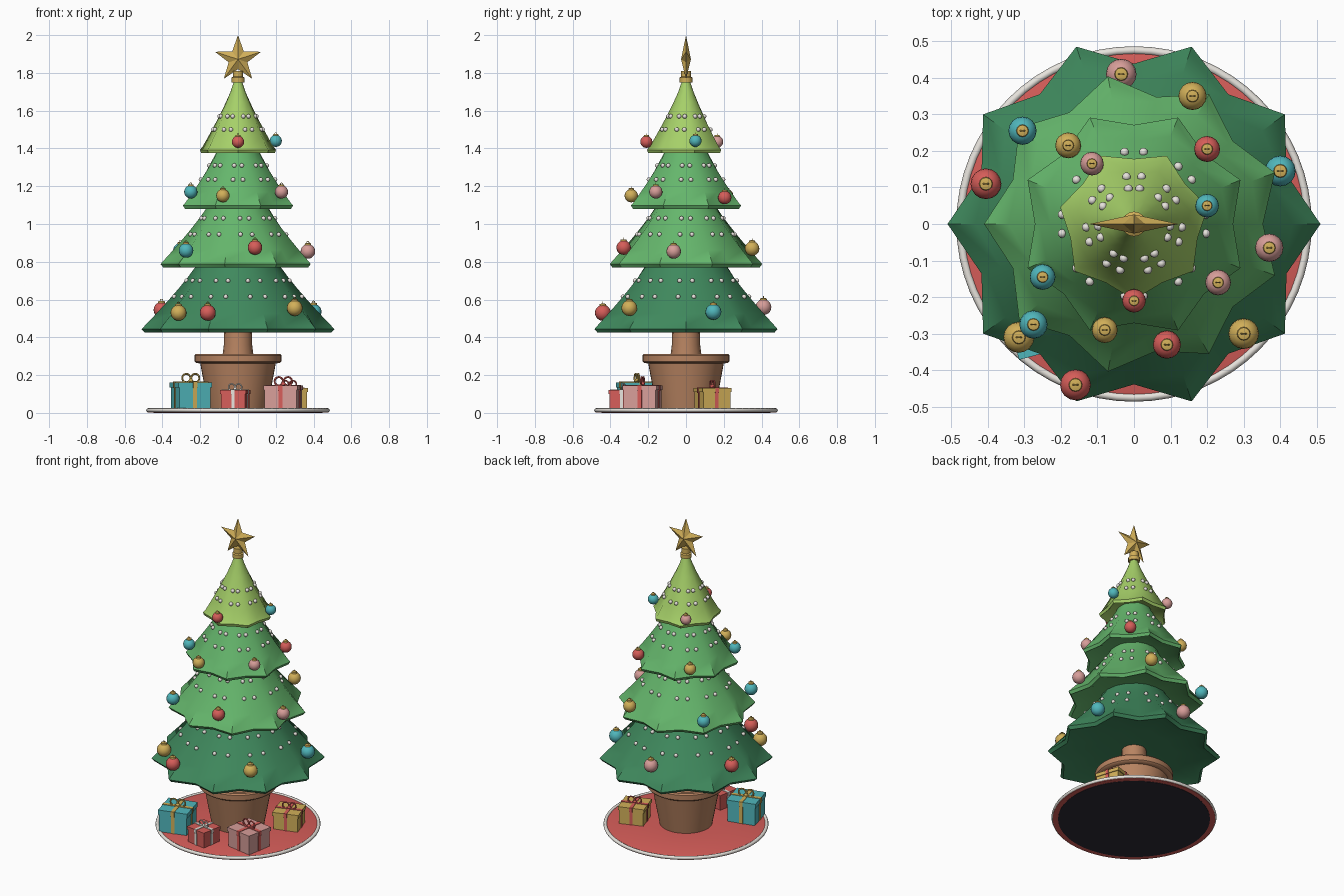
import bpy, bmesh
from math import sin, cos, pi, radians, atan2
from mathutils import Matrix, Vector

cube = bpy.data.objects.get("Cube")
if cube:
    bpy.data.objects.remove(cube, do_unlink=True)


def material(name, rgb):
    m = bpy.data.materials.new(name)
    m.use_nodes = True
    m.diffuse_color = (*rgb, 1)
    bsdf = next(n for n in m.node_tree.nodes if n.type == "BSDF_PRINCIPLED")
    bsdf.inputs["Base Color"].default_value = (*rgb, 1)
    return m


DARK_GREEN = material("dark_green", (0.05, 0.25, 0.11))
GREEN = material("mid_green", (0.13, 0.47, 0.15))
LIME = material("light_green", (0.38, 0.63, 0.14))
BROWN = material("terracotta", (0.48, 0.23, 0.12))
RED = material("red", (0.67, 0.11, 0.1))
GOLD = material("gold", (0.64, 0.43, 0.1))
TEAL = material("teal", (0.08, 0.47, 0.5))
PINK = material("pink", (0.68, 0.34, 0.32))
WHITE = material("white", (0.8, 0.77, 0.72))
DARK = material("dark_base", (0.027, 0.023, 0.036))


def finish(name, bm, mats, angle=40):
    bmesh.ops.recalc_face_normals(bm, faces=bm.faces)
    me = bpy.data.meshes.new(name)
    bm.to_mesh(me)
    bm.free()
    for m in mats:
        me.materials.append(m)
    ob = bpy.data.objects.new(name, me)
    bpy.context.collection.objects.link(ob)
    me.shade_smooth()
    me.set_sharp_from_angle(angle=radians(angle))
    return ob


def loft(bm, rings, closed=False, mat=0):
    """Skin a list of equal point rings; cap the ends or close the loop."""
    vs = [[bm.verts.new(p) for p in ring] for ring in rings]
    n = len(vs[0])
    pairs = list(zip(vs, vs[1:])) + ([(vs[-1], vs[0])] if closed else [])
    faces = [bm.faces.new((a[i], a[(i + 1) % n], b[(i + 1) % n], b[i]))
             for a, b in pairs for i in range(n)]
    if not closed:
        faces += [bm.faces.new(vs[0][::-1]), bm.faces.new(vs[-1])]
    for f in faces:
        f.material_index = mat


def circle(r, z, n=32, c=(0, 0)):
    return [(c[0] + r * cos(2 * pi * i / n), c[1] + r * sin(2 * pi * i / n), z) for i in range(n)]


def lathe(name, profile, mat, n=40):
    bm = bmesh.new()
    loft(bm, [circle(r, z, n) for r, z in profile])
    return finish(name, bm, [mat])


def torus(bm, M, R, r, n=16, k=8, mat=0):
    loft(bm, [[M @ Vector(((R + r * cos(2 * pi * j / k)) * cos(a), (R + r * cos(2 * pi * j / k)) * sin(a),
                           r * sin(2 * pi * j / k))) for j in range(k)]
              for a in [2 * pi * i / n for i in range(n)]], True, mat)


def box(bm, M, size, center, mat=0):
    S = Matrix.Translation(center) @ Matrix.Diagonal((*size, 1))
    for v in bmesh.ops.create_cube(bm, size=1, matrix=M @ S)["verts"]:
        for f in v.link_faces:
            f.material_index = mat


def ball(bm, p, r, u=16, v=10, mat=0):
    for vert in bmesh.ops.create_uvsphere(bm, u_segments=u, v_segments=v, radius=r,
                                          matrix=Matrix.Translation(p))["verts"]:
        for f in vert.link_faces:
            f.material_index = mat


# Tree skirt with dark underside and white piping
lathe("skirt", [(0.478, 0.002), (0.478, 0.014), (0.46, 0.02), (0.15, 0.024)], RED, 64)
lathe("skirt_underside", [(0.447, 0), (0.447, 0.004)], DARK, 64)
bm = bmesh.new()
torus(bm, Matrix.Translation((0, 0, 0.014)), 0.475, 0.011, 64)
finish("skirt_piping", bm, [WHITE], 80)

# Pot and trunk
lathe("pot", [(0.155, 0.02), (0.2, 0.262), (0.222, 0.264), (0.23, 0.272), (0.23, 0.305),
              (0.222, 0.313), (0.2, 0.313), (0.195, 0.29)], BROWN)
lathe("trunk", [(0.085, 0.28), (0.075, 0.36), (0.07, 0.55)], BROWN, 16)


# Foliage tiers: star-shaped skirts whose points fade out towards the top
class Tier:
    def __init__(self, n, phase, R, top_r, z0, z1):
        self.n, self.phase, self.R, self.top_r, self.z0, self.z1 = n, radians(phase), R, top_r, z0, z1

    def dip(self, a):
        """0 on a point, 1 in a valley."""
        u = ((a - self.phase) * self.n / (2 * pi)) % 1
        return 1 - abs(2 * u - 1)

    def radius(self, a, t):
        r = self.top_r + (self.R - 0.015 - self.top_r) * (1 - t) ** 1.2
        return r * (1 - 0.14 * (1 - t) * self.dip(a))

    def surface(self, a, z):
        low = self.z0 + 0.035
        r = self.radius(a, (z - low) / (self.z1 - low))
        return Vector((r * cos(a), r * sin(a), z))

    def build(self, name, mat):
        angles = [self.phase + pi * i / self.n for i in range(2 * self.n)]

        def rim(scale, dz):
            return [(self.R * scale * (1 - 0.14 * self.dip(a)) * cos(a),
                     self.R * scale * (1 - 0.14 * self.dip(a)) * sin(a), self.z0 + dz) for a in angles]
        low = self.z0 + 0.035
        rings = [rim(0.5, 0.04), rim(0.85, 0.02), rim(0.965, 0), rim(1, 0.018)]
        rings += [[self.surface(a, low + (self.z1 - low) * k / 6) for a in angles] for k in range(7)]
        bm = bmesh.new()
        loft(bm, rings)
        finish(name, bm, [mat], 50)


tiers = [Tier(10, 0, 0.51, 0.18, 0.425, 0.85), Tier(9, 180, 0.41, 0.13, 0.77, 1.15),
         Tier(8, 22.5, 0.315, 0.09, 1.08, 1.44), Tier(7, -90, 0.207, 0.02, 1.375, 1.76)]
for tier, name, mat in zip(tiers, ("bottom", "lower", "upper", "top"), (DARK_GREEN, GREEN, GREEN, LIME)):
    tier.build(name + "_foliage", mat)

# Pearl garlands: a pair beside every valley, two rows per tier
bm = bmesh.new()
for tier, rows, off in zip(tiers, ((0.615, 0.7), (0.945, 1.03), (1.235, 1.31), (1.5, 1.57)),
                           (11, 7, 7.5, 9)):
    for z in rows:
        for k in range(tier.n):
            for s in (-1, 1):
                a = tier.phase + pi * (2 * k + 1) / tier.n + s * radians(off)
                ball(bm, tier.surface(a, z) * 1.0, 0.012, 10, 6)
finish("pearl_garlands", bm, [WHITE], 80)

# Baubles with gold caps: (x, y, z)
baubles = {
    "red": (RED, [(-0.405, 0.11, 0.545), (-0.16, -0.44, 0.53), (0.09, -0.33, 0.875),
                  (0.2, 0.205, 1.14), (0, -0.21, 1.435)]),
    "teal": (TEAL, [(0.4, 0.145, 0.535), (-0.305, 0.255, 0.86), (-0.275, -0.275, 0.86),
                    (-0.25, -0.145, 1.17), (0.2, 0.05, 1.44)]),
    "gold": (GOLD, [(0.3, -0.3, 0.555), (-0.315, -0.31, 0.53), (0.16, 0.35, 0.87),
                    (-0.08, -0.29, 1.15), (-0.18, 0.215, 1.15)]),
    "pink": (PINK, [(-0.035, 0.41, 0.56), (0.37, -0.065, 0.855), (0.23, -0.16, 1.17),
                    (-0.115, 0.165, 1.435)]),
}
for name, (mat, spots) in baubles.items():
    bm = bmesh.new()
    for x, y, z in spots:
        r = 0.048 - 0.011 * z
        ball(bm, (x, y, z), r)
        loft(bm, [circle(r * q, z + r * h, 12, (x, y)) for q, h in ((0.45, 0.85), (0.4, 1.1), (0.2, 1.15))], mat=1)
        ring = Matrix.Translation((x, y, z + r * 1.2)) @ Matrix.Rotation(pi / 2, 4, "X")
        torus(bm, ring, r * 0.16, r * 0.05, 10, 6, 1)
    finish(name + "_baubles", bm, [mat, GOLD], 50)

# Star topper on a collar
lathe("star_collar", [(0.034, 1.75), (0.034, 1.775), (0.026, 1.78), (0.026, 1.81)], GOLD, 16)
bm = bmesh.new()
rim = []
for i in range(10):
    r, a = (0.128, 0.052)[i % 2], pi / 2 + i * pi / 5
    rim.append(bm.verts.new((r * cos(a), 0, 1.872 + r * sin(a))))
for y in (-0.026, 0.026):
    hub = bm.verts.new((0, y, 1.872))
    for i in range(10):
        bm.faces.new((hub, rim[i], rim[(i + 1) % 10]))
finish("star", bm, [GOLD], 5)


# Wrapped presents with lid, ribbon cross and bow
def present(name, x, y, turn, w, h, paper, ribbon):
    M = Matrix.Translation((x, y, 0.02)) @ Matrix.Rotation(radians(turn), 4, "Z")
    bm = bmesh.new()
    box(bm, M, (w, w, h), (0, 0, h / 2))
    box(bm, M, (w + 0.01, w + 0.01, h * 0.2), (0, 0, h * 0.9))
    s = w * 0.13
    for a, b in ((s, w), (w, s)):
        ea, eb = (0 if a == s else 0.006), (0 if b == s else 0.006)
        box(bm, M, (a + ea, b + eb, h), (0, 0, h / 2), 1)
        box(bm, M, (a + ea * 2.7, b + eb * 2.7, h * 0.2 + 0.006), (0, 0, h * 0.9), 1)
    R = w * 0.13
    for side in (-1, 1):
        loop = (M @ Matrix.Translation((side * R * 1.1, 0, h + R)) @ Matrix.Rotation(side * 0.35, 4, "Y")
                @ Matrix.Rotation(pi / 2, 4, "X"))
        torus(bm, loop, R, w * 0.03, 14, 6, 1)
    ball(bm, M @ Vector((0, 0, h + 0.008)), w * 0.07, 10, 6, 1)
    finish(name, bm, [paper, ribbon], 40)


present("teal_present", -0.25, -0.26, 15, 0.172, 0.142, TEAL, GOLD)
present("red_present", -0.015, -0.33, -10, 0.13, 0.1, RED, WHITE)
present("pink_present", 0.24, -0.23, -10, 0.172, 0.125, PINK, RED)
present("gold_present", 0.27, 0.14, 18, 0.15, 0.112, GOLD, RED)
